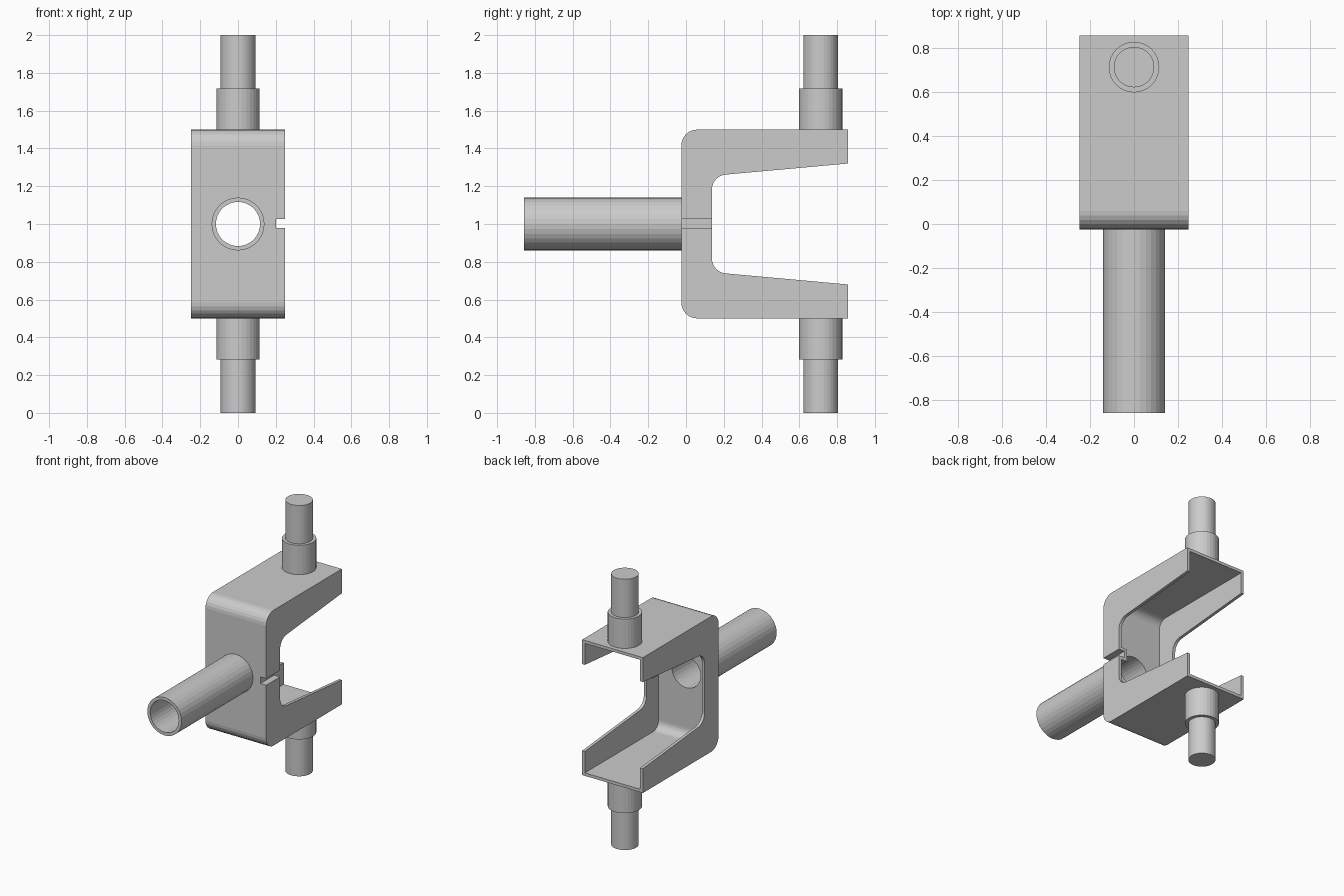
import bpy, bmesh, math
from mathutils import Vector, Matrix

if "Cube" in bpy.data.objects:
    bpy.data.objects.remove(bpy.data.objects["Cube"])

W, T = 0.248, 0.022          # bracket half width, sheet thickness
FRONT, BACK = -0.025, 0.857  # bracket extent in y


def make(name, bm):
    bmesh.ops.recalc_face_normals(bm, faces=bm.faces)
    me = bpy.data.meshes.new(name)
    bm.to_mesh(me)
    bm.free()
    ob = bpy.data.objects.new(name, me)
    bpy.context.collection.objects.link(ob)
    return ob


def fillet(points, segs=6):
    """Round the corners of a (y, z, radius) polygon."""
    out = []
    n = len(points)
    for i, (y, z, r) in enumerate(points):
        p = Vector((y, z))
        if r == 0:
            out.append(p)
            continue
        a = (Vector(points[i - 1][:2]) - p).normalized()
        b = (Vector(points[(i + 1) % n][:2]) - p).normalized()
        half = a.angle(b) / 2
        c = p + (a + b).normalized() * (r / math.sin(half))
        d = r / math.tan(half)
        s, e = p + a * d - c, p + b * d - c
        sweep = math.pi - 2 * half
        for k in range(segs + 1):
            t = k / segs
            out.append(c + (s * math.sin((1 - t) * sweep) + e * math.sin(t * sweep)) / math.sin(sweep))
    return out


def prism(name, points, x0, x1):
    bm = bmesh.new()
    face = bm.faces.new([bm.verts.new((x0, p.x, p.y)) for p in fillet(points)])
    ext = bmesh.ops.extrude_face_region(bm, geom=[face])
    verts = [v for v in ext["geom"] if isinstance(v, bmesh.types.BMVert)]
    bmesh.ops.translate(bm, verts=verts, vec=(x1 - x0, 0, 0))
    return make(name, bm)


def box(name, x0, x1, y0, y1, z0, z1):
    return prism(name, [(y0, z0, 0), (y1, z0, 0), (y1, z1, 0), (y0, z1, 0)], x0, x1)


def lathe(name, profile, matrix, closed=False, sides=32):
    """Spin an (r, h) profile around an axis."""
    bm = bmesh.new()
    rings = []
    for r, h in profile:
        rings.append([bm.verts.new((r * math.cos(2 * math.pi * k / sides),
                                    r * math.sin(2 * math.pi * k / sides), h)) for k in range(sides)])
    pairs = list(zip(rings, rings[1:])) + ([(rings[-1], rings[0])] if closed else [])
    for a, b in pairs:
        for k in range(sides):
            j = (k + 1) % sides
            bm.faces.new((a[k], a[j], b[j], b[k]))
    if not closed:
        bm.faces.new(rings[0])
        bm.faces.new(rings[-1])
    bmesh.ops.transform(bm, matrix=matrix, verts=bm.verts)
    return make(name, bm)


def cut(ob, cutter):
    cutter.hide_render = True
    mod = ob.modifiers.new("cut", "BOOLEAN")
    mod.operation, mod.solver, mod.object = "DIFFERENCE", "EXACT", cutter
    bpy.context.view_layer.objects.active = ob
    bpy.ops.object.modifier_apply(modifier=mod.name)
    bpy.data.objects.remove(cutter)


# fork bracket: solid C shape, hollowed into an open channel
upper = [(FRONT, 1.5, 0.085), (BACK, 1.5, 0), (BACK, 1.32, 0), (0.137, 1.255, 0.08)]
lower = [(y, 2 - z, r) for y, z, r in reversed(upper)]
bracket = prism("fork_bracket", upper + lower, -W, W)
cavity = prism("cavity_cutter", [(FRONT + T, 1.5 - T, 0.063), (1, 1.5 - T, 0),
                                 (1, 0.5 + T, 0), (FRONT + T, 0.5 + T, 0.063)], -W + T, W - T)
# slot in the right flange keeps a lining of sheet thickness
cut(cavity, box("lining_cutter", 0.2 - T, 0.3, -0.1, 0.2, 0.978 - T, 1.027 + T))
cut(bracket, cavity)
cut(bracket, box("slot_cutter", 0.2, 0.3, -0.1, 0.2, 0.978, 1.027))

# hollow stem, open through the bracket's front wall
along_y = Matrix.Translation((0, 0, 1)) @ Matrix.Rotation(math.radians(-90), 4, "X")
cut(bracket, lathe("bore_cutter", [(0.117, -0.1), (0.117, 0.05)], along_y))
lathe("stem_tube", [(0.14, -0.858), (0.14, FRONT), (0.117, FRONT), (0.117, -0.858)], along_y, closed=True)

# stepped pins on both arms
for name, sign in (("upper_pin", 1), ("lower_pin", -1)):
    place = Matrix.Translation((0, 0.713, 1)) @ Matrix.Scale(sign, 4, (0, 0, 1))
    lathe(name, [(0.115, 0.5), (0.115, 0.717), (0.092, 0.717), (0.092, 1.0)], place)
